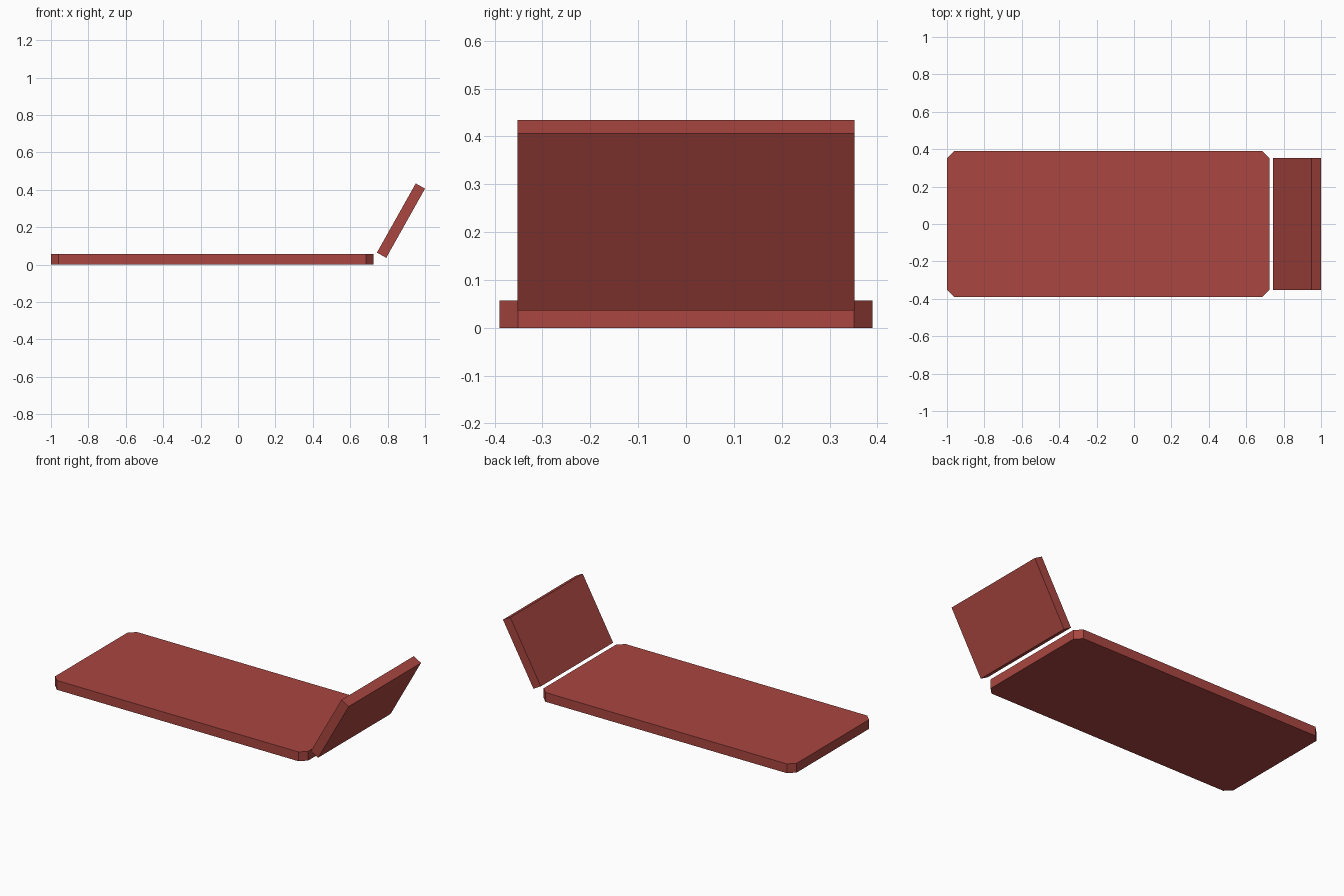
import bpy, bmesh, math
from mathutils import Vector

if "Cube" in bpy.data.objects:
    bpy.data.objects.remove(bpy.data.objects["Cube"])

red = bpy.data.materials.new("brick_red")
red.diffuse_color = (0.40, 0.062, 0.052, 1)
red.use_nodes = True
red.node_tree.nodes["Principled BSDF"].inputs["Base Color"].default_value = red.diffuse_color


def prism(name, profile, direction):
    """Extrude a flat outline along a direction into a solid slab."""
    bm = bmesh.new()
    face = bm.faces.new([bm.verts.new(p) for p in profile])
    ext = bmesh.ops.extrude_face_region(bm, geom=[face])
    verts = [g for g in ext["geom"] if isinstance(g, bmesh.types.BMVert)]
    bmesh.ops.translate(bm, verts=verts, vec=direction)
    bmesh.ops.recalc_face_normals(bm, faces=bm.faces)
    mesh = bpy.data.meshes.new(name)
    bm.to_mesh(mesh)
    bm.free()
    mesh.materials.append(red)
    obj = bpy.data.objects.new(name, mesh)
    bpy.context.collection.objects.link(obj)
    return obj


THICK = 0.057

# Flat pad with clipped corners
x0, x1, w, c = -1.0, 0.724, 0.39, 0.039
outline = [(x0 + c, -w), (x1 - c, -w), (x1, -w + c), (x1, w - c),
           (x1 - c, w), (x0 + c, w), (x0, w - c), (x0, -w + c)]
prism("flat_pad", [(x, y, 0) for x, y in outline], (0, 0, THICK))

# Tilted backrest, hung from its upper outer edge
angle, length, half = math.radians(60.7), 0.424, 0.352
along = Vector((math.cos(angle), 0, math.sin(angle))) * length
across = Vector((-math.sin(angle), 0, math.cos(angle))) * THICK
top_outer = Vector((1.0, -half, 0.406))
side = [top_outer, top_outer + across, top_outer + across - along, top_outer - along]
prism("backrest", side, (0, 2 * half, 0))
